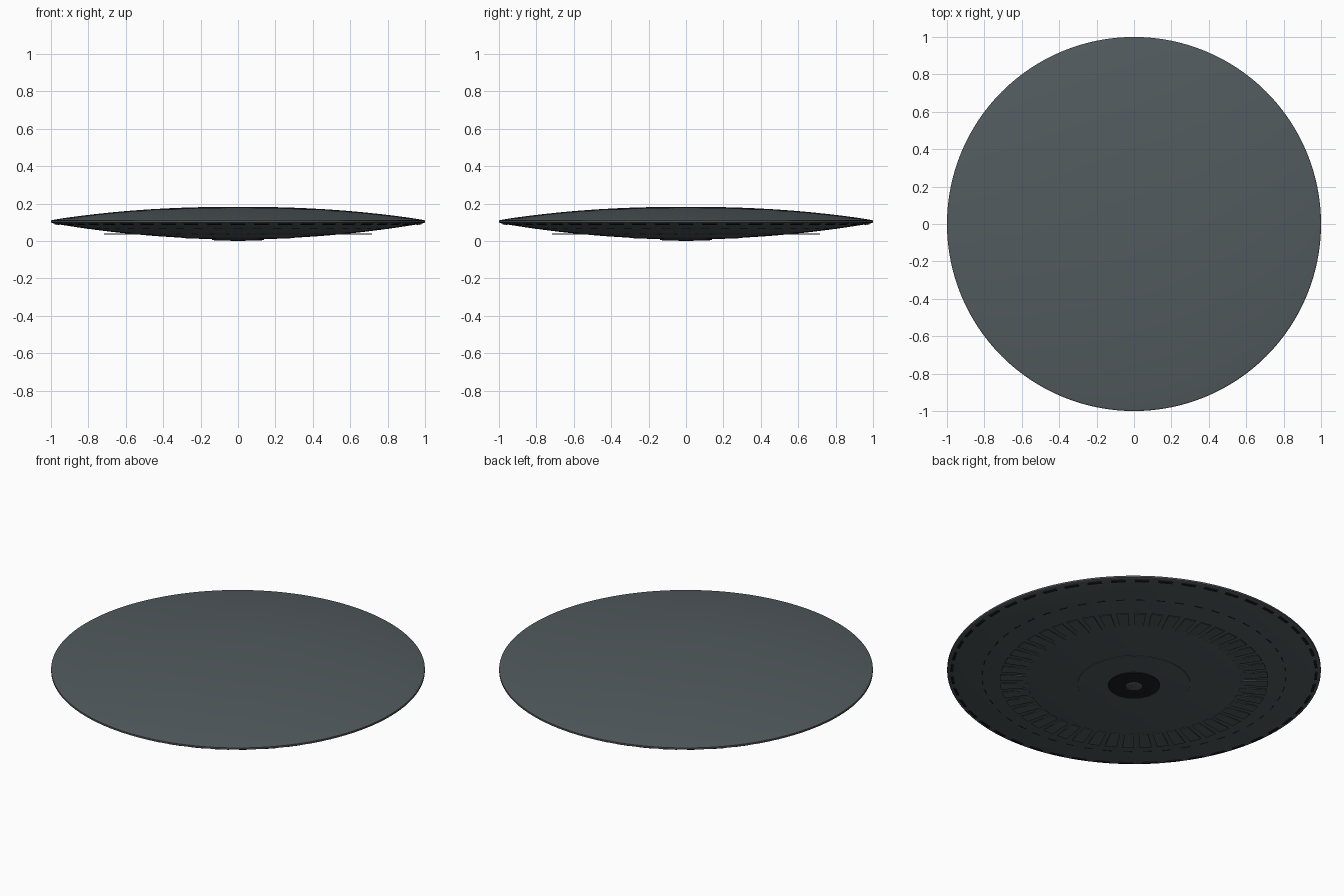
import bpy, bmesh, math
from mathutils import Matrix, Vector

cube = bpy.data.objects.get("Cube")
if cube:
    bpy.data.objects.remove(cube, do_unlink=True)


def material(name, rgb):
    m = bpy.data.materials.new(name)
    m.use_nodes = True
    m.diffuse_color = (*rgb, 1)
    m.node_tree.nodes["Principled BSDF"].inputs["Base Color"].default_value = (*rgb, 1)
    return m


SLATE = material("slate grey", (0.085, 0.104, 0.112))
RIM = material("rim grey", (0.075, 0.085, 0.09))
BLACK = material("near black", (0.012, 0.013, 0.016))


def finish(name, bm, mat, angle=25):
    bmesh.ops.recalc_face_normals(bm, faces=bm.faces)
    mesh = bpy.data.meshes.new(name)
    bm.to_mesh(mesh)
    bm.free()
    mesh.materials.append(mat)
    ob = bpy.data.objects.new(name, mesh)
    bpy.context.collection.objects.link(ob)
    bpy.ops.object.select_all(action="DESELECT")
    ob.select_set(True)
    bpy.context.view_layer.objects.active = ob
    bpy.ops.object.shade_smooth_by_angle(angle=math.radians(angle))
    return ob


def lathe(name, profile, mat, steps=128):
    """Spin an (r, z) profile about the vertical axis."""
    bm = bmesh.new()
    verts = [bm.verts.new((r, 0, z)) for r, z in profile]
    edges = [bm.edges.new(pair) for pair in zip(verts, verts[1:])]
    bmesh.ops.spin(bm, geom=verts + edges, cent=(0, 0, 0), axis=(0, 0, 1),
                   angle=math.tau, steps=steps, use_merge=True)
    bmesh.ops.remove_doubles(bm, verts=bm.verts, dist=1e-5)
    return finish(name, bm, mat)


def plate_ring(name, count, r0, r1, z0, z1, fill, thick, mat):
    """Ring of thin wedge plates running from (r0, z0) to (r1, z1)."""
    bm = bmesh.new()
    half = math.pi / count * fill
    for i in range(count):
        turn = Matrix.Rotation(math.tau * i / count, 3, "Z")
        base = []
        for r, z, s in ((r0, z0, -1), (r1, z1, -1), (r1, z1, 1), (r0, z0, 1)):
            base.append(turn @ Vector((r * math.cos(half), s * r * math.sin(half), z)))
        low = [bm.verts.new(p) for p in base]
        top = [bm.verts.new(p + Vector((0, 0, thick))) for p in base]
        bm.faces.new(low)
        bm.faces.new(top)
        for k in range(4):
            n = (k + 1) % 4
            bm.faces.new((low[k], low[n], top[n], top[k]))
    return finish(name, bm, mat)


def under(r):
    """Height of the underside at radius r."""
    return 0.01 + 0.086 * r ** 2


# Upper and lower shells
radii = [i / 20 for i in range(20)]
lathe("upper_shell", [(r, 0.112 + 0.071 * (1 - r ** 2.2)) for r in radii] + [(0.994, 0.112)], SLATE)
lathe("lower_shell", [(r, under(r)) for r in radii] + [(0.994, 0.096)], SLATE)

# Rim band joining the shells
lathe("rim_band", [(0.994, 0.112), (1, 0.109), (1, 0.099), (0.994, 0.096)], RIM)

# Raised belly disc and central hub
lathe("belly_disc", [(0, 0.008), (0.15, 0.01), (0.3, 0.0155), (0.302, 0.02)], SLATE)
lathe("hub", [(0.043, 0.003), (0.12, 0.003), (0.139, 0.006), (0.139, 0.013)], BLACK)
lathe("hub_cap", [(0, 0), (0.035, 0), (0.043, 0.003)], SLATE, 48)

# Plates and slots on the underside
plate_ring("belly_plates", 48, 0.572, 0.718, 0.036, 0.036, 0.68, 0.004, SLATE)
plate_ring("slot_marks", 48, 0.810, 0.816, under(0.810) - 0.001, under(0.816) - 0.001, 0.45, 0.002, BLACK)
plate_ring("rim_plates", 48, 0.968, 0.982, under(0.968) - 0.004, under(0.982) - 0.004, 0.6, 0.006, BLACK)
